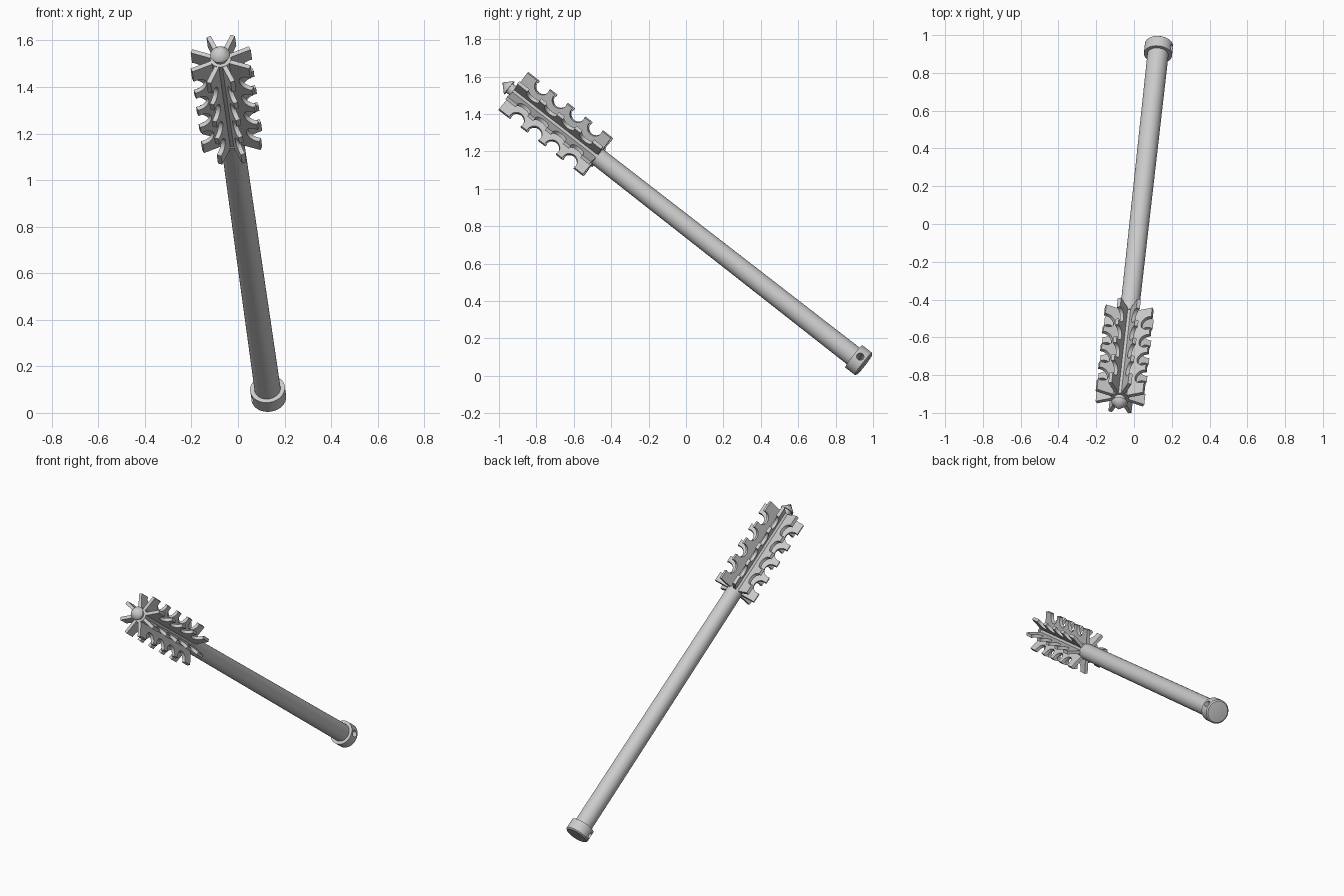
import bpy, bmesh, math
from mathutils import Matrix, Vector

if "Cube" in bpy.data.objects:
    bpy.data.objects.remove(bpy.data.objects["Cube"])

steel = bpy.data.materials.new("grey_steel")
steel.diffuse_color = (0.6, 0.6, 0.6, 1)
steel.use_nodes = True
steel.node_tree.nodes["Principled BSDF"].inputs["Base Color"].default_value = steel.diffuse_color

# Local frame: Z runs from the pommel to the tip
axis = Vector((-0.087, -0.7856, 0.6123)).normalized()
side = (Vector((1, 0, 0)) - axis * axis.x).normalized()
up = axis.cross(side)
FRAME = Matrix((side, up, axis)).transposed().to_4x4()
FRAME.translation = Vector((0.133, 0.954, 0.0595))

HEAD_START, HEAD_END, HEAD_R = 1.815, 2.385, 0.136


def finish(name, bm, smooth=True):
    bmesh.ops.recalc_face_normals(bm, faces=bm.faces)
    mesh = bpy.data.meshes.new(name)
    bm.to_mesh(mesh)
    bm.free()
    mesh.materials.append(steel)
    obj = bpy.data.objects.new(name, mesh)
    bpy.context.collection.objects.link(obj)
    obj.matrix_world = FRAME
    if smooth:
        bpy.ops.object.select_all(action='DESELECT')
        obj.select_set(True)
        bpy.context.view_layer.objects.active = obj
        bpy.ops.object.shade_smooth_by_angle(angle=math.radians(35))
    return obj


def lathe(name, profile, steps=48):
    """Turn (radius, height) points around the axis; both ends lie on it."""
    bm = bmesh.new()
    verts = [bm.verts.new((r, 0, z)) for r, z in profile]
    edges = [bm.edges.new(pair) for pair in zip(verts, verts[1:])]
    bmesh.ops.spin(bm, geom=verts + edges, cent=(0, 0, 0), axis=(0, 0, 1),
                   angle=math.tau, steps=steps)
    bmesh.ops.remove_doubles(bm, verts=bm.verts, dist=1e-5)
    return finish(name, bm)


# Pommel with a cross hole
pommel = lathe("pommel", [(0, -0.004), (0.035, -0.003), (0.067, 0), (0.075, 0.007),
                          (0.075, 0.072), (0, 0.072)])
bm = bmesh.new()
bmesh.ops.create_cone(bm, cap_ends=True, segments=24, radius1=0.02, radius2=0.02, depth=0.3,
                      matrix=Matrix.Rotation(0.28, 4, 'Z')
                      @ Matrix.Translation((0, 0, 0.038))
                      @ Matrix.Rotation(math.pi / 2, 4, 'Y'))
cutter = finish("hole_cutter", bm, False)
cutter.hide_render = True
cutter.hide_viewport = True
hole = pommel.modifiers.new("cross_hole", 'BOOLEAN')
hole.object = cutter
hole.operation = 'DIFFERENCE'
hole.solver = 'EXACT'
pommel.modifiers.move(len(pommel.modifiers) - 1, 0)

# Tapered shaft, head core and pointed tip
lathe("shaft", [(0, 0.07), (0.056, 0.07), (0.05, HEAD_START + 0.01), (0, HEAD_START + 0.01)])
lathe("head_core", [(0, HEAD_START), (0.045, HEAD_START), (0.045, HEAD_END + 0.002),
                    (0, HEAD_END + 0.002)])
lathe("tip", [(0, HEAD_END - 0.01), (0.03, HEAD_END - 0.01), (0.03, HEAD_END + 0.03),
              (0.043, HEAD_END + 0.03), (0.04, HEAD_END + 0.038), (0, HEAD_END + 0.078)])

# Flange outline with four round notches along the outer edge
NOTCH_R, NOTCH_INSET = 0.042, 0.014
start = math.asin(NOTCH_INSET / NOTCH_R)
outline = [(0.02, HEAD_END), (HEAD_R, HEAD_END)]
for k in range(4):
    centre = HEAD_END - 0.11 - 0.12 * k
    for i in range(13):
        a = -start + (math.pi + 2 * start) * i / 12
        outline.append((HEAD_R - NOTCH_INSET - NOTCH_R * math.sin(a),
                        centre + NOTCH_R * math.cos(a)))
outline += [(HEAD_R, HEAD_START), (0.02, HEAD_START)]

# Eight flanges around the core
for n in range(8):
    bm = bmesh.new()
    face = bm.faces.new([bm.verts.new((x, -0.01, z)) for x, z in outline])
    ext = bmesh.ops.extrude_face_region(bm, geom=[face])
    moved = [g for g in ext['geom'] if isinstance(g, bmesh.types.BMVert)]
    bmesh.ops.translate(bm, verts=moved, vec=(0, 0.02, 0))
    bmesh.ops.rotate(bm, verts=bm.verts, cent=(0, 0, 0),
                     matrix=Matrix.Rotation(math.tau * (n + 0.5) / 8, 3, 'Z'))
    finish(f"flange_{n + 1}", bm)
